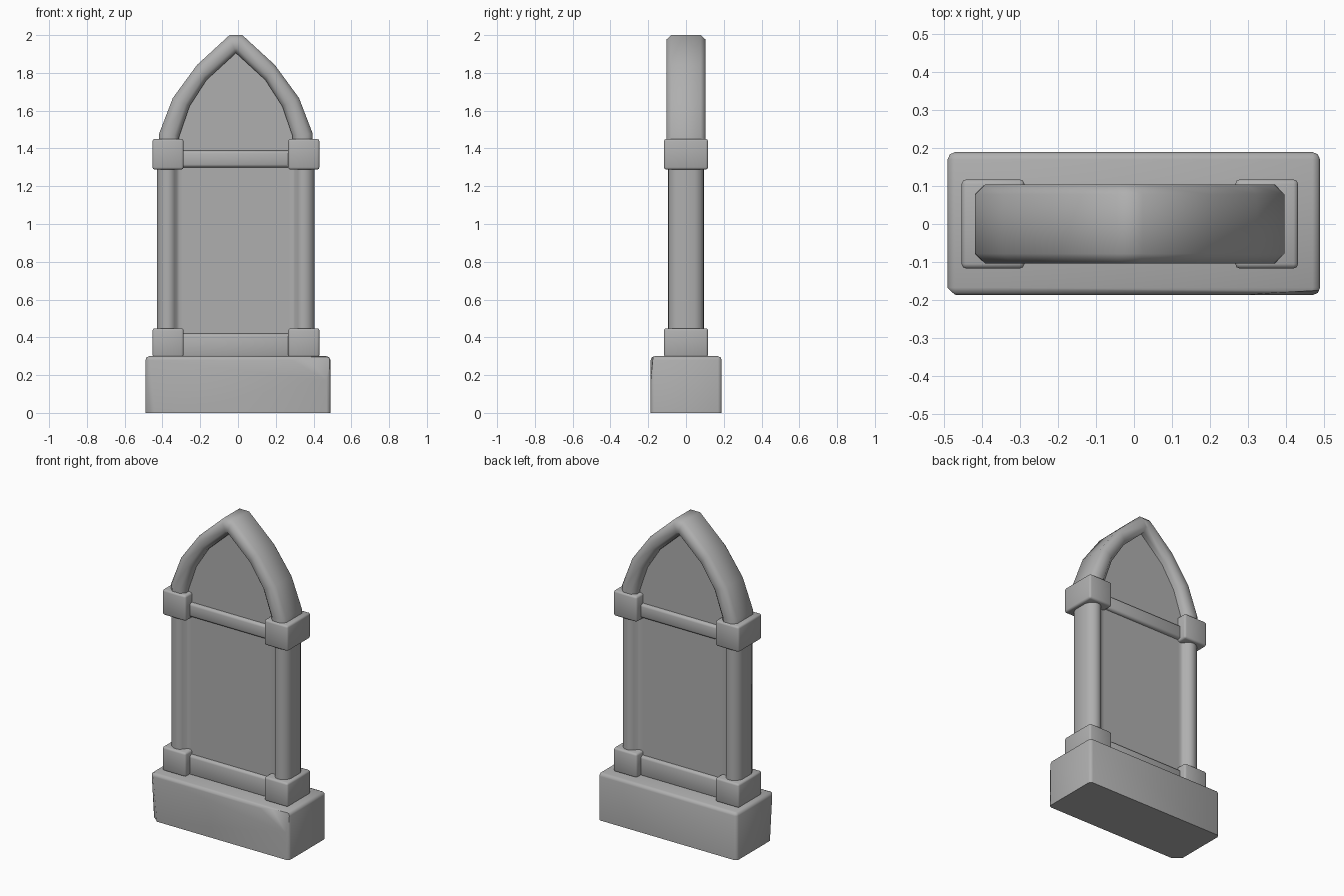
import bpy, bmesh
from math import radians
from mathutils import Vector

if "Cube" in bpy.data.objects:
    bpy.data.objects.remove(bpy.data.objects["Cube"])

CX = -0.011  # symmetry axis of the upper monument

stone = bpy.data.materials.new("dark_stone")
stone.diffuse_color = (0.43, 0.43, 0.43, 1)
stone.use_nodes = True
stone.node_tree.nodes["Principled BSDF"].inputs["Base Color"].default_value = stone.diffuse_color


def finish(bm, name, angle=50):
    bmesh.ops.recalc_face_normals(bm, faces=bm.faces[:])
    me = bpy.data.meshes.new(name)
    bm.to_mesh(me)
    bm.free()
    me.materials.append(stone)
    ob = bpy.data.objects.new(name, me)
    bpy.context.collection.objects.link(ob)
    bpy.ops.object.select_all(action='DESELECT')
    ob.select_set(True)
    bpy.context.view_layer.objects.active = ob
    bpy.ops.object.shade_smooth_by_angle(angle=radians(angle))
    return ob


def box(x0, x1, y0, y1, z0, z1, bevel=0.0, segs=1, pick=lambda e: True):
    bm = bmesh.new()
    bmesh.ops.create_cube(bm, size=1)
    for v in bm.verts:
        v.co = ((x0 + x1) / 2 + v.co.x * (x1 - x0),
                (y0 + y1) / 2 + v.co.y * (y1 - y0),
                (z0 + z1) / 2 + v.co.z * (z1 - z0))
    if bevel:
        bmesh.ops.bevel(bm, geom=[e for e in bm.edges if pick(e)], offset=bevel,
                        segments=segs, profile=0.5, affect='EDGES')
    return bm


def prism(points, offset):
    # extrude a closed outline along the offset vector
    bm = bmesh.new()
    face = bm.faces.new([bm.verts.new(p) for p in points])
    ext = bmesh.ops.extrude_face_region(bm, geom=[face], use_keep_orig=True)
    bmesh.ops.translate(bm, vec=offset,
                        verts=[g for g in ext['geom'] if isinstance(g, bmesh.types.BMVert)])
    return bm


def chip(bm, a, b, c, inside):
    # slice off a corner with the plane through three points
    a, b, c = Vector(a), Vector(b), Vector(c)
    n = (b - a).cross(c - a).normalized()
    if (Vector(inside) - a).dot(n) > 0:
        n = -n
    r = bmesh.ops.bisect_plane(bm, geom=bm.verts[:] + bm.edges[:] + bm.faces[:],
                               plane_co=a, plane_no=n, clear_outer=True)
    edges = [g for g in r['geom_cut'] if isinstance(g, bmesh.types.BMEdge)]
    bmesh.ops.holes_fill(bm, edges=edges, sides=0)


# Plinth: sharp underside, worn front corners
bm = box(-0.49, 0.489, -0.187, 0.189, 0, 0.30, 0.02, 2,
         lambda e: max(v.co.z for v in e.verts) > 0.1)
mid = (0, 0, 0.15)
chip(bm, (-0.49, -0.145, 0), (-0.44, -0.187, 0), (-0.49, -0.170, 0.3), mid)
chip(bm, (0.25, -0.187, 0.3), (0.489, -0.187, 0.16), (0.489, -0.174, 0.3), mid)
finish(bm, "plinth", 60)

# Corner blocks and rounded columns that flow into the panel
profile = [(0.28, -0.0523), (0.30, -0.0523), (0.312, -0.058), (0.325, -0.078),
           (0.342, -0.092), (0.36, -0.095), (0.38, -0.092), (0.403, -0.076),
           (0.417, -0.048)]
profile += [(x, -y) for x, y in profile[::-1]]
for side, s in (("left", -1), ("right", 1)):
    x0, x1 = sorted((CX + s * 0.277, CX + s * 0.442))
    for level, z0, z1 in (("lower", 0.295, 0.448), ("upper", 1.288, 1.45)):
        finish(box(x0, x1, -0.117, 0.117, z0, z1, 0.012, 2), f"{side}_{level}_block")
    finish(prism([(CX + s * x, y, 0.43) for x, y in profile], (0, 0, 0.88)),
           f"{side}_column", 75)

# Cross rails
for name, z0, z1 in (("lower_rail", 0.29, 0.42), ("upper_rail", 1.30, 1.388)):
    finish(box(CX - 0.3, CX + 0.3, -0.074, 0.074, z0, z1, 0.015, 2), name)

# Pointed arch: (outer, inner) pairs for one half, from spring to apex
half = [((0.408, 1.40), (0.303, 1.40)), ((0.406, 1.48), (0.300, 1.465)),
        ((0.334, 1.667), (0.245, 1.624)), ((0.206, 1.842), (0.156, 1.762)),
        ((0.034, 2.0), (0.0, 1.905))]
path = [((-o[0], o[1]), (-i[0], i[1])) for o, i in half] + half[::-1]
section = [(0, -0.078), (0.25, -0.104), (0.75, -0.104), (1, -0.078),
           (1, 0.078), (0.75, 0.104), (0.25, 0.104), (0, 0.078)]
bm = bmesh.new()
rings = []
for o, i in path:
    o, i = Vector(o), Vector(i)
    pts = [(o.lerp(i, t), y) for t, y in section]
    rings.append([bm.verts.new((CX + p.x, y, p.y)) for p, y in pts])
for r0, r1 in zip(rings, rings[1:]):
    for k in range(8):
        j = (k + 1) % 8
        bm.faces.new((r0[k], r0[j], r1[j], r1[k]))
bm.faces.new(rings[0])
bm.faces.new(rings[-1])
bmesh.ops.remove_doubles(bm, verts=bm.verts[:], dist=0.0005)
finish(bm, "pointed_arch", 50)

# Recessed panel filling columns and arch
right = [(0.32, 0.28), (0.32, 1.42), (0.31, 1.49), (0.258, 1.64), (0.166, 1.78)]
outline = right + [(0, 1.93)] + [(-x, z) for x, z in right[::-1]]
finish(prism([(CX + x, -0.052, z) for x, z in outline], (0, 0.104, 0)),
       "recessed_panel", 30)
